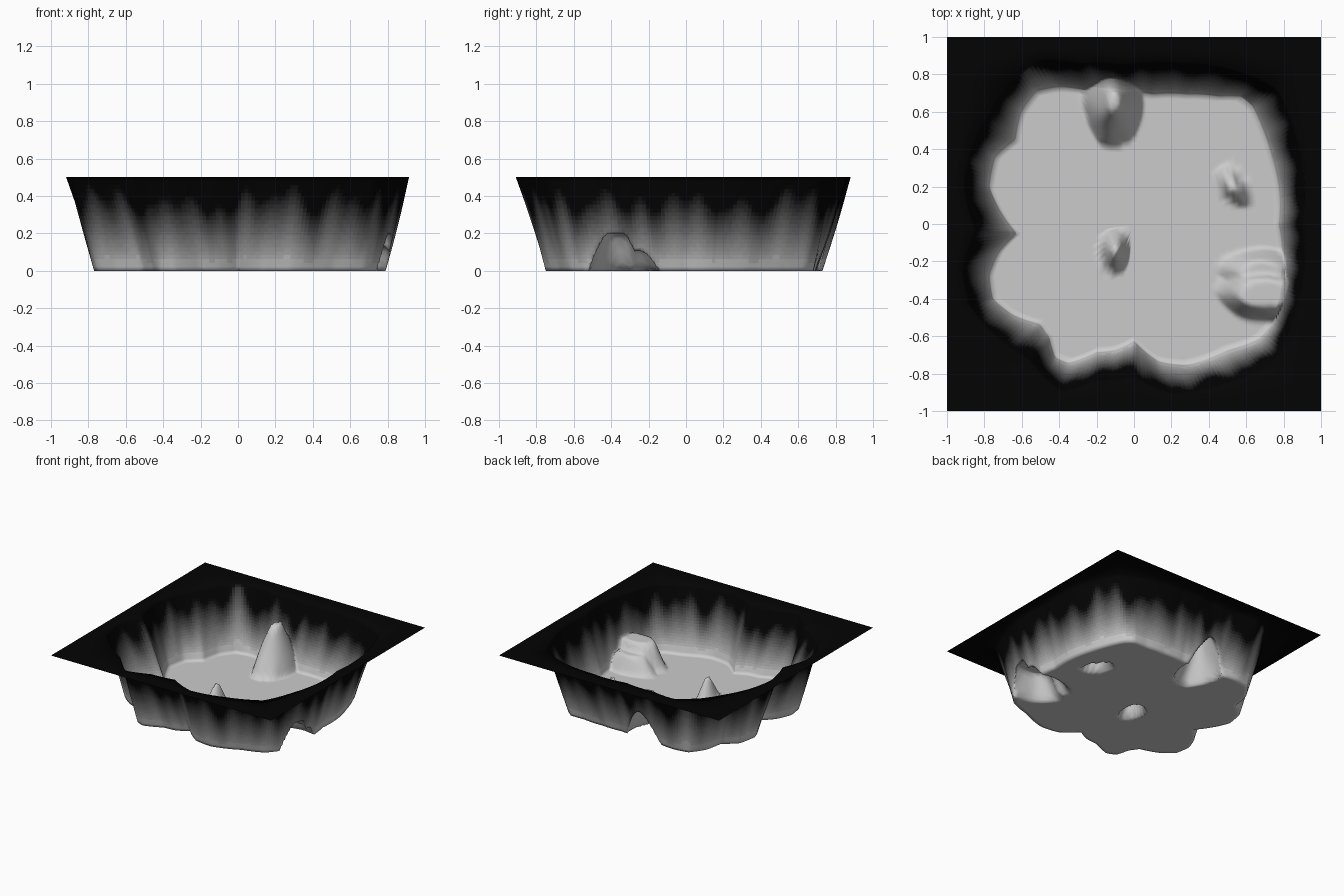
import bpy, bmesh, math
from mathutils import Vector, noise

if "Cube" in bpy.data.objects:
    bpy.data.objects.remove(bpy.data.objects["Cube"])

N = 288            # spokes around the pit (keeps the square's corners exact)
FLOOR_RINGS, WALL_RINGS, RIM_RINGS = 26, 24, 2
DEPTH = 0.5

# Outline of the pit floor and of the upper lip, counter-clockwise
floor_pts = [(.77, 0), (.77, .2), (.73, .37), (.68, .52), (.63, .63), (.57, .68), (.45, .68),
             (.28, .69), (.1, .69), (-.1, .70), (-.25, .71), (-.4, .73), (-.52, .71), (-.6, .6),
             (-.63, .45), (-.74, .36), (-.77, .2), (-.69, .04), (-.62, -.05), (-.72, -.15),
             (-.77, -.27), (-.75, -.40), (-.65, -.48), (-.5, -.53), (-.45, -.6), (-.42, -.71),
             (-.35, -.74), (-.2, -.68), (-.1, -.67), (0, -.62), (.13, -.73), (.28, -.75),
             (.5, -.67), (.67, -.61), (.74, -.53), (.77, -.35)]
lip_pts = [(.90, 0), (.91, .22), (.86, .50), (.77, .72), (.55, .82), (.25, .86), (-.05, .85),
           (-.3, .86), (-.5, .88), (-.66, .76), (-.77, .6), (-.87, .4), (-.91, .2), (-.85, -.04),
           (-.92, -.26), (-.88, -.44), (-.73, -.61), (-.56, -.73), (-.39, -.9), (-.2, -.84),
           (0, -.82), (.2, -.91), (.5, -.85), (.75, -.74), (.85, -.5)]

# Rocks: x, y, half length, half width, turn, height, steepness
rocks = [(-.11, .66, .25, .16, 1.57, .37, 1.25), (.70, -.37, .25, .15, .0, .20, 2.2),
         (.68, -.26, .22, .13, .0, .13, 2.0), (-.10, -.14, .12, .08, 1.57, .18, 1.25),
         (.53, .20, .13, .06, -1.0, .14, 1.25)]


def polar_radius(pts):
    """Return a function giving the outline radius at an angle."""
    tab = sorted((math.atan2(y, x) % math.tau, math.hypot(x, y)) for x, y in pts)
    tab = [(tab[-1][0] - math.tau, tab[-1][1])] + tab + [(tab[0][0] + math.tau, tab[0][1])]

    def radius(a):
        for (a0, r0), (a1, r1) in zip(tab, tab[1:]):
            if a0 <= a <= a1:
                return r0 + (r1 - r0) * (a - a0) / max(a1 - a0, 1e-6)
        return tab[0][1]
    return radius


def rock_height(x, y):
    h = 0
    for cx, cy, l, w, turn, top, steep in rocks:
        dx, dy = x - cx, y - cy
        u = (dx * math.cos(turn) + dy * math.sin(turn)) / l
        v = (dy * math.cos(turn) - dx * math.sin(turn)) / w
        d = math.hypot(u, v) + .08 * noise.noise(Vector((x * 9, y * 9, 2)))
        h = max(h, top * min(max((1 - d) * steep, 0), 1))
    return h


floor_r, lip_r = polar_radius(floor_pts), polar_radius(lip_pts)
bm = bmesh.new()
rings, shade = [], {}
total = FLOOR_RINGS + WALL_RINGS + RIM_RINGS
center = bm.verts.new((0, 0, 0))
shade[center] = 0

for i in range(1, total + 1):
    ring = []
    for k in range(N):
        a = math.tau * k / N
        c, s = math.cos(a), math.sin(a)
        ridge = noise.noise(Vector((c * 8, s * 8, 0)))
        r0, r1 = floor_r(a), lip_r(a)
        if i <= FLOOR_RINGS:                       # floor
            r, t = r0 * i / FLOOR_RINGS, 0
        elif i <= FLOOR_RINGS + WALL_RINGS:        # wall with vertical ridges
            t = (i - FLOOR_RINGS) / WALL_RINGS
            r = r0 + (r1 - r0) * t + .015 * ridge * math.sin(math.pi * t)
        else:                                      # flat surround
            t = 1
            f = (i - FLOOR_RINGS - WALL_RINGS) / RIM_RINGS
            r = r1 + (1 / max(abs(c), abs(s)) - r1) * f
        x, y = r * c, r * s
        v = bm.verts.new((x, y, max(DEPTH * t, rock_height(x, y))))
        shade[v] = min(max(t * (1.3 + .7 * ridge), 0), 1) if t < 1 else 1
        ring.append(v)
    rings.append(ring)

# Materials fade from pale floor to black surround
BANDS = 32


def paint(f):
    m = sum(shade[v] for v in f.verts) / len(f.verts)
    f.material_index = min(int(m * BANDS), BANDS - 1)
    f.smooth = True


for k in range(N):
    j = (k + 1) % N
    paint(bm.faces.new((center, rings[0][k], rings[0][j])))
    for inner, outer in zip(rings, rings[1:]):
        paint(bm.faces.new((inner[k], outer[k], outer[j], inner[j])))

me = bpy.data.meshes.new("crater_ground")
bm.to_mesh(me)
bm.free()
for b in range(BANDS):
    g = .001 + .68 * (1 - b / (BANDS - 1)) ** 1.8
    mat = bpy.data.materials.new("ground_shade_%02d" % b)
    mat.diffuse_color = (g, g, g, 1)
    mat.use_nodes = True
    mat.node_tree.nodes["Principled BSDF"].inputs["Base Color"].default_value = mat.diffuse_color
    me.materials.append(mat)
ob = bpy.data.objects.new("crater_ground", me)
bpy.context.collection.objects.link(ob)
